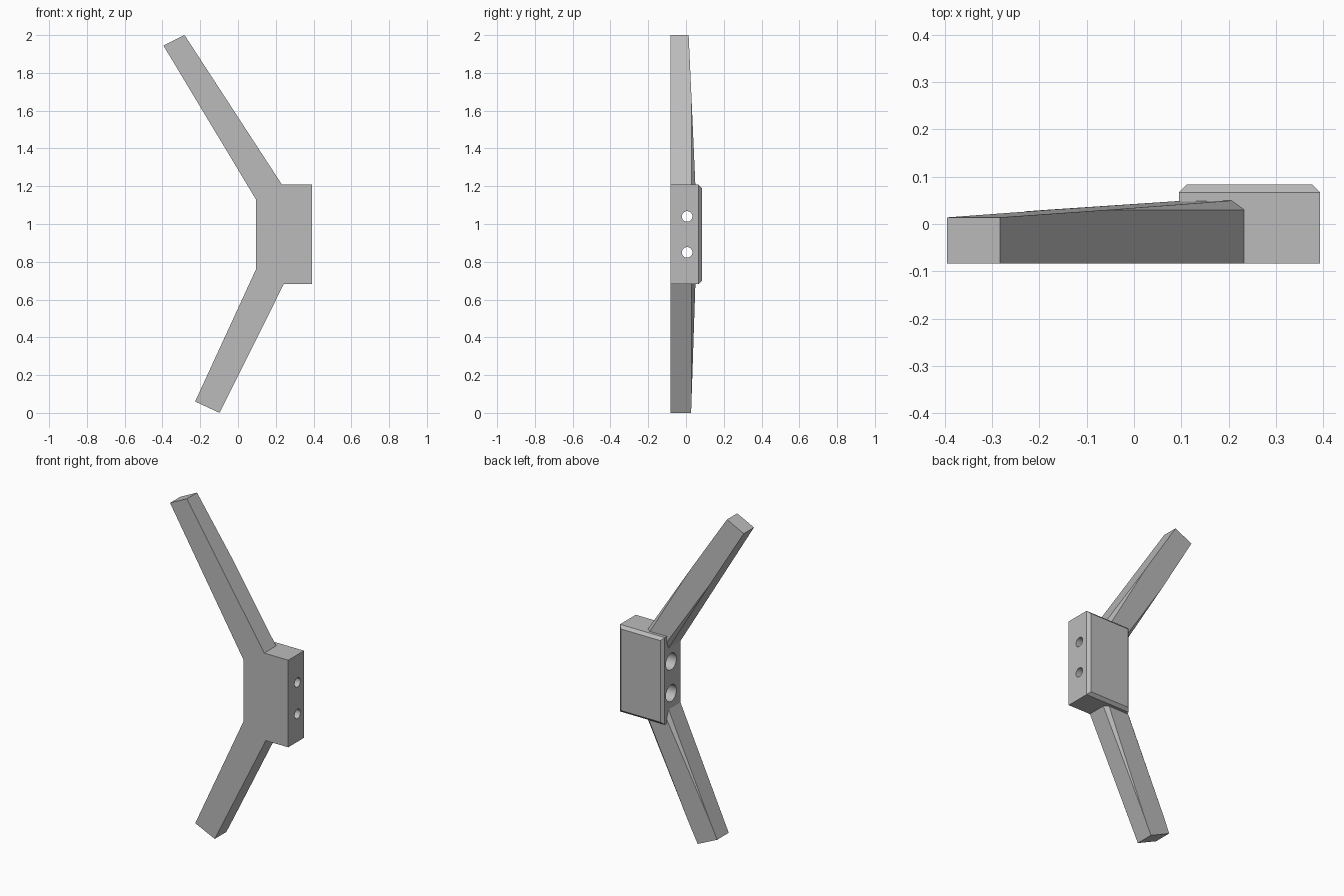
import bpy, bmesh
from math import pi
from mathutils import Matrix, Vector

cube = bpy.data.objects.get("Cube")
if cube:
    bpy.data.objects.remove(cube, do_unlink=True)

FRONT, SHOULDER, ROOT_BACK = -0.083, 0.03, 0.05

grey = bpy.data.materials.new("plain grey")
grey.use_nodes = True
grey.diffuse_color = (0.5, 0.5, 0.5, 1)
grey.node_tree.nodes["Principled BSDF"].inputs["Base Color"].default_value = (0.5, 0.5, 0.5, 1)


def finish(name, bm):
    bmesh.ops.recalc_face_normals(bm, faces=bm.faces)
    mesh = bpy.data.meshes.new(name)
    bm.to_mesh(mesh)
    bm.free()
    mesh.materials.append(grey)
    obj = bpy.data.objects.new(name, mesh)
    bpy.context.collection.objects.link(obj)
    return obj


def hull(name, points):
    bm = bmesh.new()
    verts = [bm.verts.new(p) for p in points]
    bmesh.ops.convex_hull(bm, input=verts)
    bmesh.ops.dissolve_limit(bm, angle_limit=0.005, verts=bm.verts, edges=bm.edges)
    return finish(name, bm)


def arm(name, root, tip, tip_back):
    """Tapered arm whose chamfered back edges fade out towards the tip."""
    root = [Vector(p) for p in root]
    tip = [Vector(p) for p in tip]
    fade = (ROOT_BACK - SHOULDER) / (ROOT_BACK - tip_back)
    points = []
    for i in (0, 1):
        a, b, across = root[i], tip[i], root[1 - i] - root[i]
        inset = a + across.normalized() * 0.023
        mid = a.lerp(b, fade)
        buried = a + (a - b).normalized() * 0.01
        for p, y in ((buried, FRONT), (buried, SHOULDER), (inset, ROOT_BACK),
                     (mid, SHOULDER), (b, FRONT), (b, tip_back)):
            points.append((p.x, y, p.y))
    return hull(name, points)


def boolean(target, other, operation):
    mod = target.modifiers.new(operation.lower(), "BOOLEAN")
    mod.operation, mod.object, mod.solver = operation, other, "EXACT"
    bpy.context.view_layer.objects.active = target
    bpy.ops.object.modifier_apply(modifier=mod.name)
    bpy.data.objects.remove(other, do_unlink=True)


# Mounting block with a chamfered back rim
x0, x1, z0, z1, c = 0.095, 0.393, 0.683, 1.208, 0.017
bracket = hull("bracket", [(x, y, z)
                           for y, d in ((FRONT, 0), (0.067, 0), (0.084, c))
                           for x in (x0 + d, x1 - d)
                           for z in (z0 + d, z1 - d)])

# Long upper arm and short lower arm
boolean(bracket, arm("upper_arm", [(0.095, 1.13), (0.233, 1.208)],
                     [(-0.395, 1.945), (-0.283, 2.0)], 0.014), "UNION")
boolean(bracket, arm("lower_arm", [(0.095, 0.76), (0.243, 0.683)],
                     [(-0.227, 0.06), (-0.097, 0.0)], 0.027), "UNION")

# Screw holes, with a wider bore on the inner side
for z in (0.85, 1.04):
    for radius, start, end in ((0.028, 0.0, 0.5), (0.05, 0.0, 0.24)):
        bm = bmesh.new()
        place = Matrix.Translation(((start + end) / 2, 0.006, z)) @ Matrix.Rotation(pi / 2, 4, "Y")
        bmesh.ops.create_cone(bm, cap_ends=True, segments=32, radius1=radius,
                              radius2=radius, depth=end - start, matrix=place)
        boolean(bracket, finish("hole_cutter", bm), "DIFFERENCE")

# Smooth bores, crisp edges elsewhere
bpy.ops.object.select_all(action="DESELECT")
bracket.select_set(True)
bpy.context.view_layer.objects.active = bracket
bpy.ops.object.shade_smooth_by_angle(angle=0.25)
for face in bracket.data.polygons:
    inside = x0 + 0.01 < face.center.x < x1 - 0.01 and abs(face.normal.x) < 0.01
    face.use_smooth = inside and face.area < 0.01
